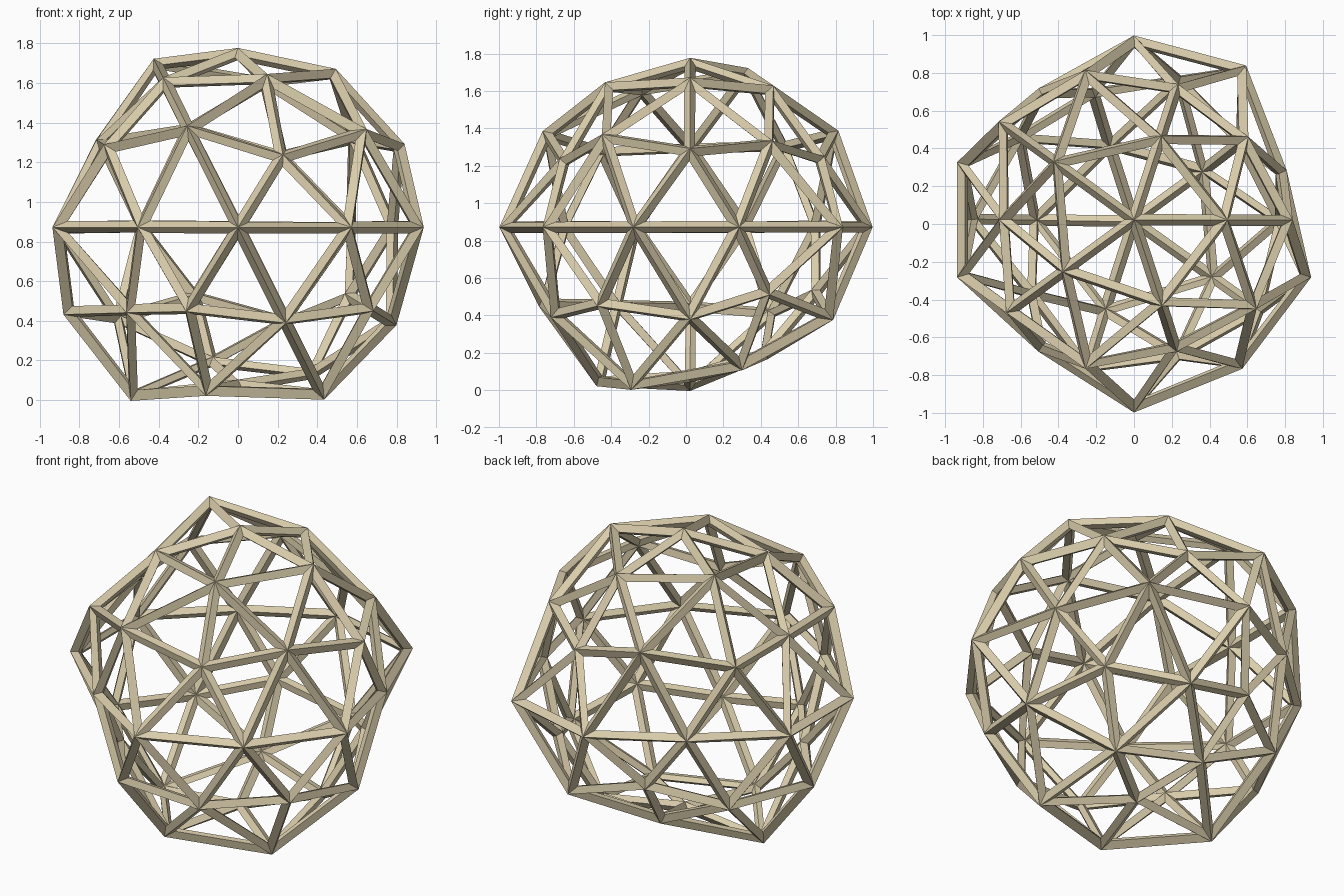
import bpy, bmesh, math

if "Cube" in bpy.data.objects:
    bpy.data.objects.remove(bpy.data.objects["Cube"])

# Radii of the dented geodesic ball, one row per ring:
# (unit height, first angle in degrees, radii going counter-clockwise)
RINGS = [
    (1.000, 0, [0.905]),
    (0.851, 0, [0.94, 0.89, 1.0, 0.89, 0.91]),
    (0.526, 36, [0.88, 0.98, 0.84, 0.975, 0.943]),
    (0.447, 0, [0.94, 0.845, 0.99, 0.935, 0.82]),
    (0.000, 18, [0.85, 1.01, 0.976, 0.86, 0.985, 0.985, 0.862, 1.02, 0.975, 0.986]),
    (-0.447, 36, [0.81, 0.82, 0.985, 0.95, 0.945]),
    (-0.526, 0, [0.94, 0.945, 0.91, 0.82, 0.92]),
    (-0.851, 36, [0.90, 0.83, 1.03, 1.0, 1.023]),
    (-1.000, 0, [0.83]),
]
CENTRE = (0.0, 0.022, 0.872)
STRUT = 0.062


def radius(co):
    height, start, radii = min(RINGS, key=lambda r: abs(r[0] - co.z))
    step = 360 / len(radii)
    angle = math.degrees(math.atan2(co.y, co.x))
    return radii[round((angle - start) / step) % len(radii)]


# Two-frequency icosphere, each corner pushed in or out along its ray
bm = bmesh.new()
bmesh.ops.create_icosphere(bm, subdivisions=2, radius=1)
for v in bm.verts:
    v.co = v.co.normalized() * radius(v.co.normalized())
bmesh.ops.recalc_face_normals(bm, faces=bm.faces)
bmesh.ops.translate(bm, verts=bm.verts, vec=CENTRE)
mesh = bpy.data.meshes.new("strut_ball")
bm.to_mesh(mesh)
bm.free()
ball = bpy.data.objects.new("strut_ball", mesh)
bpy.context.collection.objects.link(ball)

# Pale wood colour
wood = bpy.data.materials.new("pale_wood")
wood.diffuse_color = (0.70, 0.61, 0.41, 1)
wood.use_nodes = True
wood.node_tree.nodes["Principled BSDF"].inputs["Base Color"].default_value = wood.diffuse_color
mesh.materials.append(wood)

# Every edge becomes a strut lying just inside the surface
wire = ball.modifiers.new("struts", 'WIREFRAME')
wire.thickness = STRUT
wire.offset = -1
wire.use_even_offset = True
wire.use_replace = True
